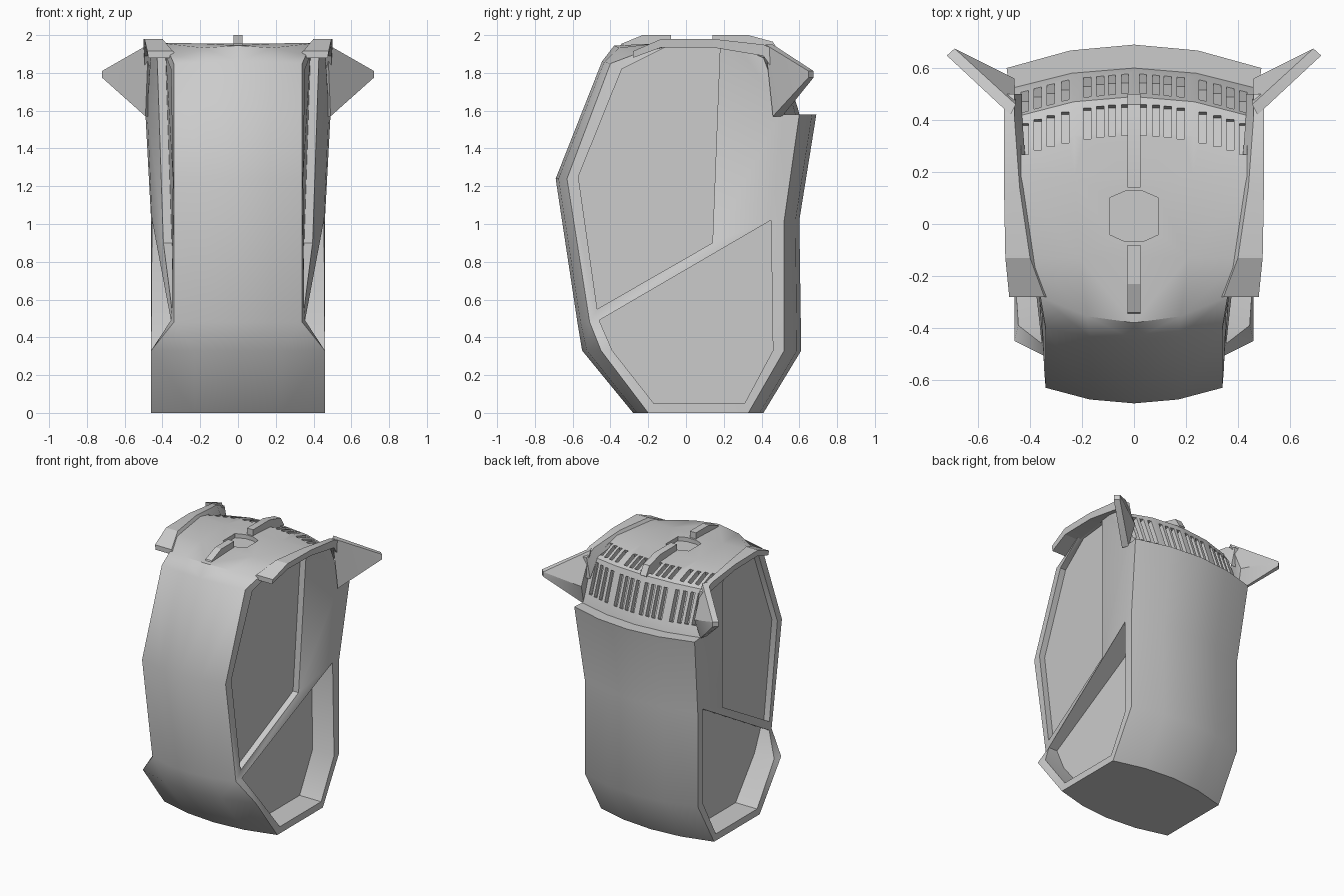
import bpy, bmesh, math
from mathutils import Vector, Matrix

if "Cube" in bpy.data.objects:
    bpy.data.objects.remove(bpy.data.objects["Cube"])


def make(name, bm, mirror=False, angle=40, shade=True):
    bmesh.ops.recalc_face_normals(bm, faces=bm.faces[:])
    me = bpy.data.meshes.new(name)
    bm.to_mesh(me)
    bm.free()
    ob = bpy.data.objects.new(name, me)
    bpy.context.collection.objects.link(ob)
    if mirror:
        m = ob.modifiers.new("mirror", 'MIRROR')
        m.merge_threshold = 0.0005
        apply(ob, m)
    if shade:
        smooth(ob, angle)
    return ob


def activate(ob):
    bpy.ops.object.select_all(action='DESELECT')
    ob.select_set(True)
    bpy.context.view_layer.objects.active = ob


def apply(ob, mod):
    activate(ob)
    bpy.ops.object.modifier_apply(modifier=mod.name)


def smooth(ob, angle):
    activate(ob)
    bpy.ops.object.shade_smooth_by_angle(angle=math.radians(angle))


def loft(bm, sections):
    # closed sections joined into a capped solid
    rings = [[bm.verts.new(p) for p in s] for s in sections]
    n = len(rings[0])
    for a, b in zip(rings, rings[1:]):
        for i in range(n):
            bm.faces.new((a[i], a[(i + 1) % n], b[(i + 1) % n], b[i]))
    bm.faces.new(rings[0])
    bm.faces.new(rings[-1])


def box(bm, centre, size, rot=0):
    mat = (Matrix.Translation(centre) @ Matrix.Rotation(rot, 4, 'X')
           @ Matrix.Diagonal((*size, 1)))
    bmesh.ops.create_cube(bm, size=1, matrix=mat)


# Shell profile: centre y, centre z, side y, side z, side x
profile = [
    (-.28, 0, -.20, 0, .46), (-.55, .33, -.45, .33, .46),
    (-.575, .48, -.51, .48, .34), (-.69, 1.24, -.63, 1.24, .34),
    (-.445, 1.86, -.40, 1.85, .34), (-.38, 1.945, -.28, 1.895, .36),
    (-.13, 1.955, -.13, 1.96, .42), (.18, 1.955, .18, 1.96, .455),
    (.36, 1.945, .28, 1.935, .46), (.49, 1.90, .41, 1.88, .465),
    (.59, 1.62, .51, 1.61, .48), (.60, 1.58, .52, 1.58, .48),
    (.69, 1.58, .60, 1.58, .49), (.60, 1.02, .52, 1.02, .46),
    (.61, .33, .52, .33, .46), (.41, 0, .33, 0, .46)]

# Side windows: x, y, z
upper = [(.35, -.47, .55), (.345, -.57, 1.25), (.355, -.34, 1.82),
         (.40, -.10, 1.94), (.43, .18, 1.94), (.395, .14, .90)]
lower = [(.355, -.46, .49), (.455, .45, 1.02), (.46, .46, .33),
         (.46, .31, .05), (.46, -.17, .05), (.445, -.39, .33)]

bm = bmesh.new()
rings = []
for t in (0, .5, 1):
    rings.append([bm.verts.new((xs * t, yc + (ys - yc) * t * t, zc + (zs - zc) * t * t))
                  for yc, zc, ys, zs, xs in profile])
n = len(profile)
for a, b in zip(rings, rings[1:]):
    for i in range(n):
        bm.faces.new((a[i], a[(i + 1) % n], b[(i + 1) % n], b[i]))
rim = [bm.edges.get((rings[-1][i], rings[-1][(i + 1) % n])) for i in range(n)]

# Recessed window panels with their walls
for pts, inner_x in ((upper, lambda x: x - .045), (lower, lambda x: .285)):
    o = [bm.verts.new(p) for p in pts]
    q = [bm.verts.new((inner_x(p[0]), p[1], p[2])) for p in pts]
    for i in range(6):
        j = (i + 1) % 6
        bm.faces.new((o[i], o[j], q[j], q[i]))
        rim.append(bm.edges.get((o[i], o[j])))
    bm.faces.new(q)
bmesh.ops.triangle_fill(bm, use_beauty=True, edges=rim, normal=(1, 0, 0))
shell = make("shell", bm, mirror=True, shade=False)

# Cutters: two rows of vent slots and the hexagonal roof recess
bm = bmesh.new()
for x in (.035, .085, .13, .18, .265, .32, .37, .42):
    for s in (-1, 1):
        back = .085 * (x / .46) ** 2
        box(bm, (s * x, .40 - back, 1.925), (.028, .125, .09), -.25)
        box(bm, (s * x, .545 - back, 1.755), (.028, .22, .08), -1.24)
hexa = [(.095, -.04), (.095, .10), (.03, .128), (-.03, .128),
        (-.095, .10), (-.095, -.04), (-.04, -.065), (.04, -.065)]
loft(bm, [[(x, y, z) for x, y in hexa] for z in (1.925, 2.1)])
cutter = make("vent_cutter", bm, shade=False)
cutter.hide_render = True
cut = shell.modifiers.new("vents", 'BOOLEAN')
cut.operation = 'DIFFERENCE'
cut.solver = 'EXACT'
cut.object = cutter
apply(shell, cut)
bpy.data.objects.remove(cutter)
smooth(shell, 40)

# Roof side rails: y, inner x, outer x, bottom z, top z
bm = bmesh.new()
rail = [(-.28, .345, .48, 1.88, 1.915), (-.13, .40, .495, 1.935, 1.98),
        (.14, .44, .50, 1.935, 1.98), (.41, .46, .50, 1.89, 1.95),
        (.50, .46, .50, 1.76, 1.91)]
loft(bm, [[(a - .03, y, zb), (b - .005, y, zb), (b, y, zt), (a, y, zt)]
          for y, a, b, zb, zt in rail])
make("roof_rails", bm, mirror=True, angle=20)

# Swept-back ear fins
bm = bmesh.new()
for p in [(.475, .42, 1.95), (.72, .648, 1.81), (.72, .648, 1.775), (.49, .46, 1.57),
          (.455, .46, 1.95), (.69, .675, 1.81), (.69, .675, 1.775),
          (.475, .51, 1.57), (.46, .56, 1.72)]:
    bm.verts.new(p)
bmesh.ops.convex_hull(bm, input=bm.verts[:])
make("ear_fins", bm, mirror=True, angle=20)

# Centre ridges in front of and behind the recess
for name, pts in (("front_ridge", [(-.36, 1.92), (-.34, 1.955), (-.23, 2), (-.08, 2), (-.08, 1.93)]),
                  ("rear_ridge", [(.14, 1.93), (.14, 2), (.33, 2), (.46, 1.965), (.50, 1.90), (.44, 1.86)])):
    bm = bmesh.new()
    loft(bm, [[(x, y, z) for y, z in pts] for x in (-.025, .025)])
    make(name, bm, angle=20)
